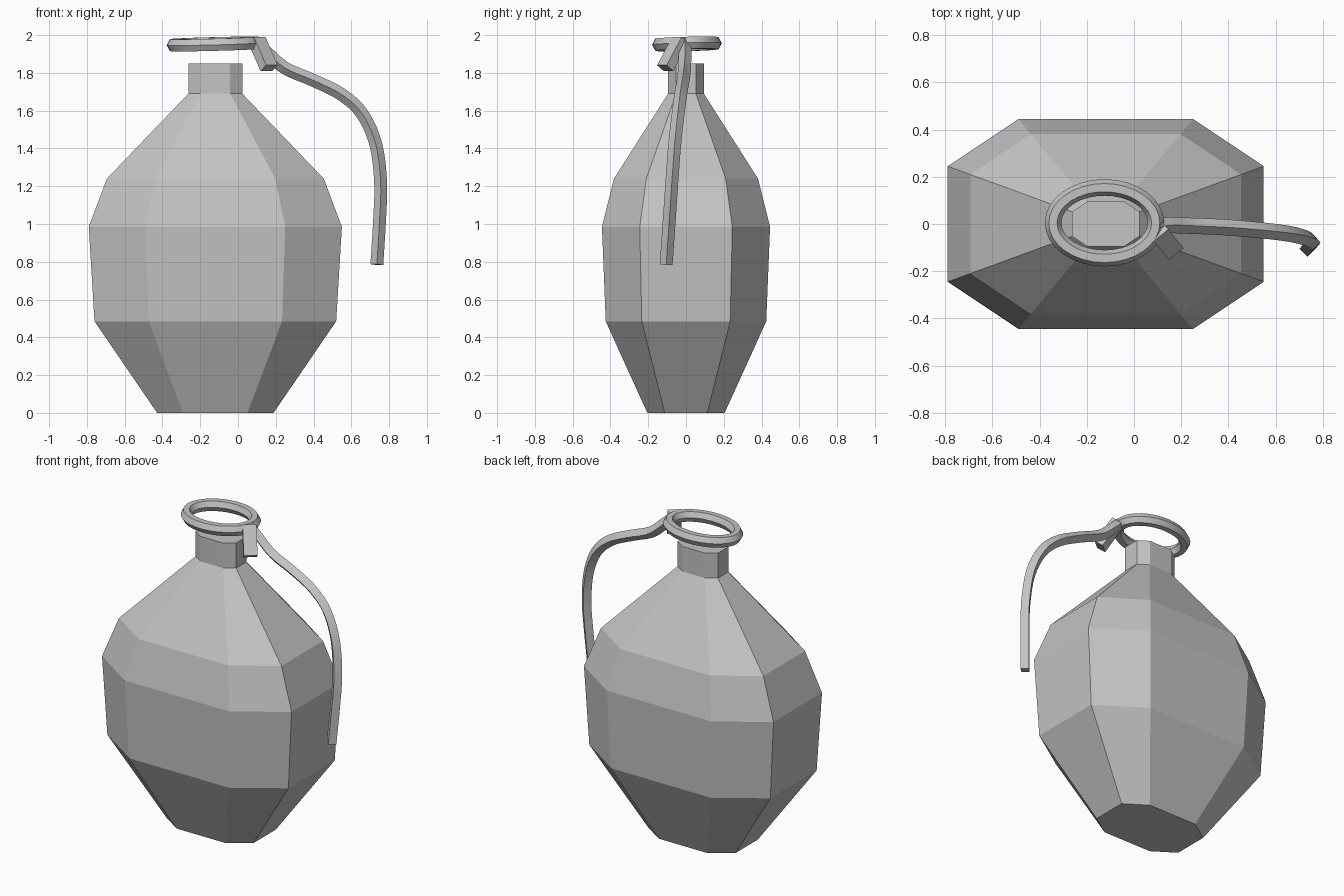
import bpy
import bmesh
from math import cos, sin, tau, radians
from mathutils import Vector, Matrix

cube = bpy.data.objects.get("Cube")
if cube:
    bpy.data.objects.remove(cube, do_unlink=True)

# One grey metal for every part
grey = bpy.data.materials.new("grey_metal")
grey.use_nodes = True
grey.diffuse_color = (0.55, 0.55, 0.55, 1)
grey.node_tree.nodes["Principled BSDF"].inputs["Base Color"].default_value = grey.diffuse_color


def loft(name, rings, closed=False, smooth=False):
    """Skin a list of equal-sized point rings; cap the ends unless closed."""
    bm = bmesh.new()
    loops = [[bm.verts.new(p) for p in ring] for ring in rings]
    pairs = list(zip(loops, loops[1:]))
    if closed:
        pairs.append((loops[-1], loops[0]))
    else:
        bm.faces.new(loops[0])
        bm.faces.new(loops[-1])
    for a, b in pairs:
        n = len(a)
        for i in range(n):
            j = (i + 1) % n
            bm.faces.new((a[i], a[j], b[j], b[i]))
    bmesh.ops.recalc_face_normals(bm, faces=bm.faces)
    mesh = bpy.data.meshes.new(name)
    bm.to_mesh(mesh)
    bm.free()
    mesh.materials.append(grey)
    obj = bpy.data.objects.new(name, mesh)
    bpy.context.collection.objects.link(obj)
    if smooth:
        bpy.ops.object.select_all(action='DESELECT')
        obj.select_set(True)
        bpy.context.view_layer.objects.active = obj
        bpy.ops.object.shade_smooth_by_angle(angle=radians(30))
    return obj


def section(center, u, v, sides):
    return [center + u * cos(tau * i / sides) + v * sin(tau * i / sides) for i in range(sides)]


def spline(points, steps):
    """Catmull-Rom curve through the points."""
    pts = [Vector(p) for p in points]
    pts = [2 * pts[0] - pts[1]] + pts + [2 * pts[-1] - pts[-2]]
    out = []
    for a, b, c, d in zip(pts, pts[1:], pts[2:], pts[3:]):
        for k in range(steps):
            t = k / steps
            out.append(0.5 * (2 * b + (c - a) * t + (2 * a - 5 * b + 4 * c - d) * t * t
                              + (3 * b - a - 3 * c + d) * t ** 3))
    return out + [pts[-2]]


# Body and neck: one chamfered rectangle, scaled up the height
AXIS_X = -0.12
quarter = [(0.67, 0.245), (0.37, 0.445)]
outline = (quarter + [(-x, y) for x, y in reversed(quarter)]
           + [(-x, -y) for x, y in quarter] + [(x, -y) for x, y in reversed(quarter)])
profile = [(0, 0.46), (0.485, 0.955), (0.985, 1), (1.24, 0.857), (1.69, 0.213), (1.85, 0.213)]
loft("body", [[(AXIS_X + x * s, y * s, z) for x, y in outline] for z, s in profile])

# Oval ring floating over the neck, tipped slightly
up = Vector((0, 0, 1))
ring_sections = []
SEGMENTS = 32
for i in range(SEGMENTS):
    a = tau * i / SEGMENTS
    outward = Vector((cos(a), sin(a), 0))
    ring_sections.append(section(Vector((0.218 * cos(a), 0.15 * sin(a), 0)),
                                 outward * 0.035, up * 0.037, 6))
ring = loft("pull_ring", ring_sections, closed=True, smooth=True)
ring.data.transform(Matrix.Translation((-0.125, 0.005, 1.953))
                    @ Matrix.Rotation(radians(-1.5), 4, 'Y')
                    @ Matrix.Rotation(radians(1.5), 4, 'X'))

# Curved lever: a diamond section swept from the ring down the side
path = spline([(0.09, -0.01, 1.965), (0.15, -0.005, 1.91), (0.25, -0.008, 1.825),
               (0.40, -0.015, 1.76), (0.55, -0.028, 1.685), (0.66, -0.042, 1.58),
               (0.73, -0.06, 1.42), (0.755, -0.075, 1.22), (0.75, -0.088, 1.03),
               (0.735, -0.105, 0.785)], 4)
lever_sections = []
for i, p in enumerate(path):
    tangent = path[min(i + 1, len(path) - 1)] - path[max(i - 1, 0)]
    n = tangent.cross(Vector((0, 1, 0))).normalized()
    lever_sections.append(section(p, n * 0.034, n.cross(tangent).normalized() * 0.034, 4))
loft("lever", lever_sections, smooth=True)

# Square clip joining the ring and the lever
top, bottom = Vector((0.10, -0.03, 1.975)), Vector((0.165, -0.11, 1.825))
along = (bottom - top).normalized()
side = along.cross(up).normalized()
front = side.cross(along)
loft("clip", [[c + side * (0.04 * i) + front * (0.028 * j)
               for i, j in ((1, 1), (-1, 1), (-1, -1), (1, -1))] for c in (top, bottom)])
